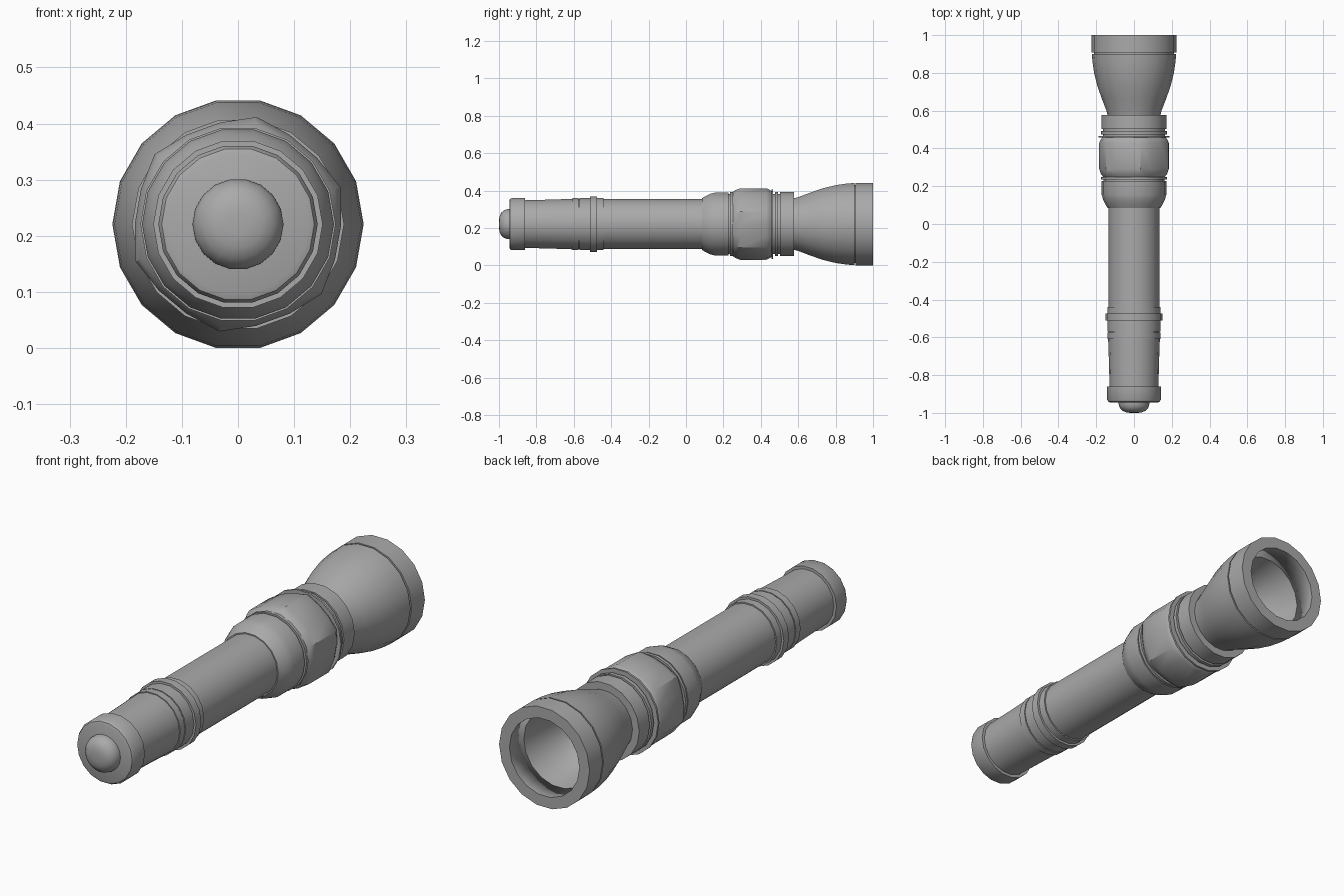
import bpy, bmesh, math

cube = bpy.data.objects.get("Cube")
if cube:
    bpy.data.objects.remove(cube, do_unlink=True)

SIDES = 18
RADIUS = 0.224
AXIS_Z = RADIUS * math.cos(math.pi / SIDES)   # the head rests on one facet

grey = bpy.data.materials.new("plain grey")
grey.use_nodes = True
colour = (0.4, 0.4, 0.4, 1)
grey.diffuse_color = colour
grey.node_tree.nodes["Principled BSDF"].inputs["Base Color"].default_value = colour


def lathe(name, profile, flatten=0.0):
    """Turn (y, radius) points about the long axis; flatten lowers six facets."""
    bm = bmesh.new()
    rings = []
    for y, r in profile:
        ring = []
        for k in range(SIDES):
            a = math.tau * k / SIDES
            rr = r if k % 3 == 1 else r - flatten
            ring.append(bm.verts.new((rr * math.cos(a), y, AXIS_Z + rr * math.sin(a))))
        rings.append(ring)
    for low, high in zip(rings, rings[1:]):
        for k in range(SIDES):
            n = (k + 1) % SIDES
            bm.faces.new((low[k], low[n], high[n], high[k]))
    bm.faces.new(rings[0])
    bm.faces.new(rings[-1])
    bmesh.ops.recalc_face_normals(bm, faces=bm.faces)
    mesh = bpy.data.meshes.new(name)
    bm.to_mesh(mesh)
    bm.free()
    mesh.materials.append(grey)
    obj = bpy.data.objects.new(name, mesh)
    bpy.context.collection.objects.link(obj)
    bpy.ops.object.select_all(action='DESELECT')
    obj.select_set(True)
    bpy.context.view_layer.objects.active = obj
    bpy.ops.object.shade_smooth_by_angle(angle=math.radians(35))
    return obj


def band(name, start, end, r):
    """Plain straight ring."""
    return lathe(name, [(start, r), (end, r)])


# Tail end: push button and cap
lathe("tail_button", [(-1, 0.02), (-0.997, 0.042), (-0.988, 0.062),
                      (-0.972, 0.076), (-0.955, 0.081), (-0.93, 0.081)])
lathe("tail_cap", [(-0.945, 0.125), (-0.941, 0.136), (-0.93, 0.142), (-0.86, 0.142)])

# Tapered rear grip, rings and the long tube
lathe("rear_grip", [(-0.87, 0.129), (-0.72, 0.133), (-0.605, 0.137)])
band("rear_band", -0.608, -0.575, 0.141)
band("middle_band", -0.57, -0.44, 0.141)
band("raised_ring", -0.512, -0.475, 0.151)
band("tube", -0.59, 0.12, 0.135)

# Switch section: collar, faceted grip and flange
lathe("collar", [(0.085, 0.14), (0.105, 0.152), (0.13, 0.164), (0.155, 0.171), (0.228, 0.171)])
band("collar_groove", 0.2, 0.3, 0.162)
band("collar_ring", 0.236, 0.25, 0.174)
lathe("switch_grip", [(0.25, 0.174), (0.265, 0.185), (0.29, 0.194),
                      (0.43, 0.194), (0.445, 0.187), (0.458, 0.178)], flatten=0.01)
band("grip_flange", 0.457, 0.466, 0.189)
band("neck_groove", 0.44, 0.53, 0.163)
band("neck_thin_ring", 0.475, 0.492, 0.174)
band("neck_ring", 0.502, 0.577, 0.173)

# Flared head, then the hollow bezel with its reflector in one closed shell
lathe("head", [(0.57, 0.138), (0.6, 0.146), (0.66, 0.169), (0.73, 0.194),
               (0.8, 0.211), (0.86, 0.22), (0.9, 0.223), (0.9, 0.172),
               (0.82, 0.158), (0.72, 0.13), (0.64, 0.09), (0.61, 0.04)])
lathe("head_groove", [(0.88, 0.172), (0.88, 0.212), (0.93, 0.212), (0.93, 0.173)])
bezel = lathe("bezel", [(0.9, 0.172), (0.907, 0.212), (0.907, RADIUS),
                        (1, RADIUS), (1, 0.173), (0.9, 0.172)])

# Open the through holes of the ring-shaped parts
for name in ("bezel", "head_groove"):
    mesh = bpy.data.objects[name].data
    bm = bmesh.new()
    bm.from_mesh(mesh)
    caps = [f for f in bm.faces if len(f.verts) == SIDES]
    bmesh.ops.delete(bm, geom=caps, context='FACES_ONLY')
    bmesh.ops.remove_doubles(bm, verts=bm.verts, dist=0.0001)
    bmesh.ops.recalc_face_normals(bm, faces=bm.faces)
    bm.to_mesh(mesh)
    bm.free()
